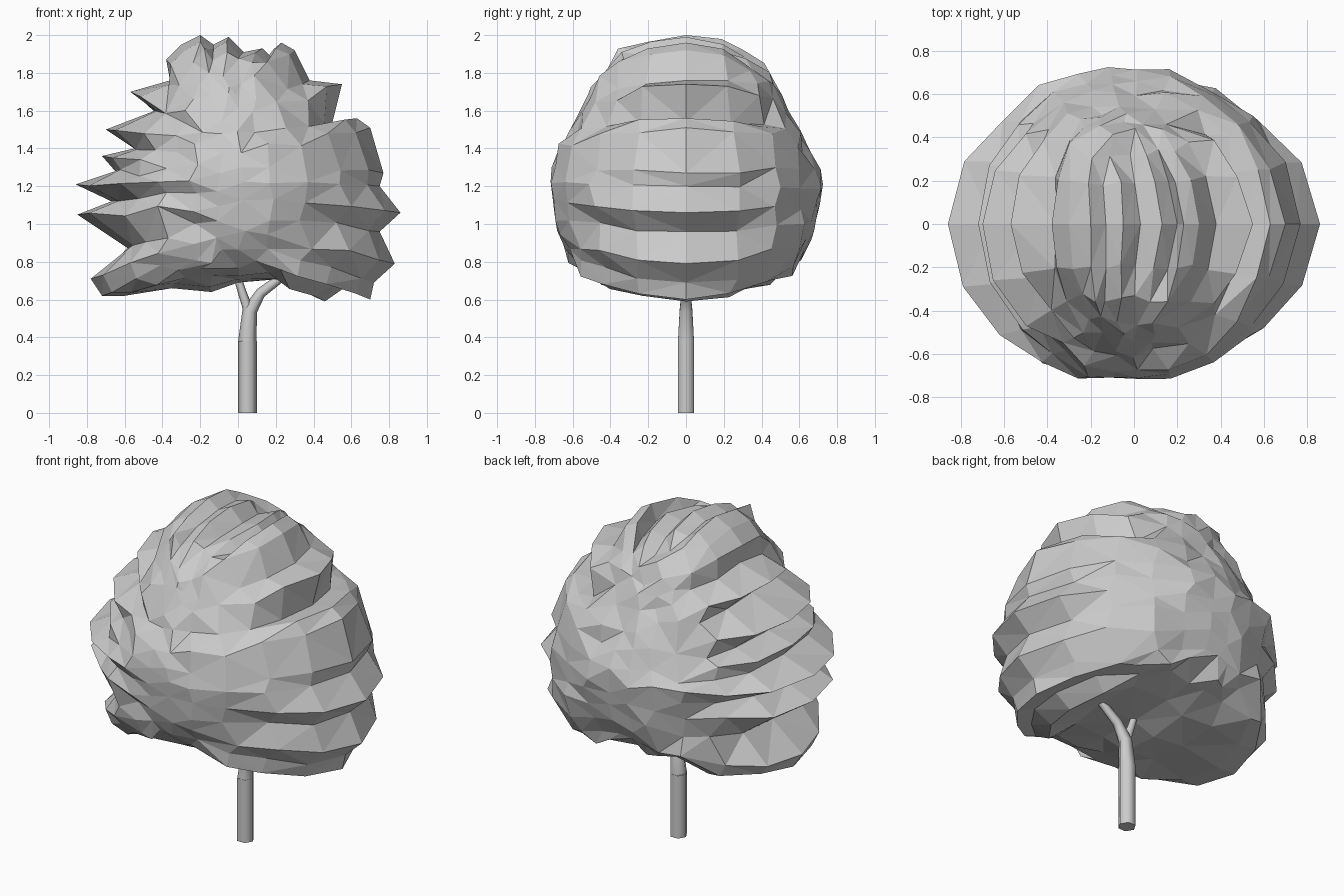
import bpy, bmesh, math, random
from mathutils import Vector

cube = bpy.data.objects.get("Cube")
if cube:
    bpy.data.objects.remove(cube, do_unlink=True)
random.seed(11)

grey = bpy.data.materials.new("pale grey")
grey.use_nodes = True
grey.diffuse_color = (0.6, 0.6, 0.6, 1)
grey.node_tree.nodes["Principled BSDF"].inputs["Base Color"].default_value = (0.6, 0.6, 0.6, 1)


def finish(bm, name):
    bmesh.ops.recalc_face_normals(bm, faces=bm.faces)
    mesh = bpy.data.meshes.new(name)
    bm.to_mesh(mesh)
    bm.free()
    mesh.materials.append(grey)
    obj = bpy.data.objects.new(name, mesh)
    bpy.context.collection.objects.link(obj)
    return obj


def bridge(bm, a, b):
    n = len(a)
    for i in range(n):
        bm.faces.new((a[i], a[(i + 1) % n], b[(i + 1) % n], b[i]))


def tube(name, path):
    """Six-sided tube through (x, z, radius) stations."""
    bm = bmesh.new()
    rings = []
    for i, (x, z, r) in enumerate(path):
        x0, z0, _ = path[max(i - 1, 0)]
        x1, z1, _ = path[min(i + 1, len(path) - 1)]
        d = Vector((x1 - x0, 0, z1 - z0)).normalized()
        side = Vector((d.z, 0, -d.x))
        ring = []
        for k in range(6):
            t = k * math.pi / 3
            ring.append(bm.verts.new(Vector((x, 0, z)) + side * r * math.cos(t)
                                     + Vector((0, r * math.sin(t), 0))))
        rings.append(ring)
    for a, b in zip(rings, rings[1:]):
        bridge(bm, a, b)
    bm.faces.new(rings[0])
    bm.faces.new(rings[-1])
    obj = finish(bm, name)
    bpy.ops.object.select_all(action="DESELECT")
    obj.select_set(True)
    bpy.context.view_layer.objects.active = obj
    bpy.ops.object.shade_smooth_by_angle(angle=math.radians(65))


# Trunk and forked branches
tube("trunk", [(.05, 0, .05), (.05, .38, .05)])
tube("right_branch", [(.05, .46, .03), (.05, .56, .027), (.025, .63, .023), (-.01, .74, .02)])
tube("left_branch", [(.05, .38, .049), (.062, .54, .039), (.12, .635, .028), (.26, .74, .022)])

# Jagged outline of the crown through its middle, clockwise from the top
outline = [Vector(p) for p in (
    (-.2, 2), (-.13, 1.95), (-.05, 1.99), (.03, 1.91), (.13, 1.93), (.2, 1.86),
    (.23, 1.96), (.3, 1.92), (.38, 1.76), (.55, 1.74), (.5, 1.54), (.63, 1.56),
    (.7, 1.51), (.77, 1.27), (.75, 1.2), (.86, 1.06), (.75, .96), (.83, .79),
    (.72, .69), (.7, .6), (.56, .66), (.46, .59), (.24, .71), (0, .69),
    (-.14, .64), (-.35, .66), (-.6, .62), (-.72, .62), (-.78, .71), (-.58, .87),
    (-.85, 1.05), (-.67, 1.12), (-.86, 1.21), (-.65, 1.28), (-.72, 1.36), (-.55, 1.4),
    (-.7, 1.5), (-.44, 1.6), (-.57, 1.7), (-.36, 1.76), (-.38, 1.87), (-.3, 1.95))]
n = len(outline)
smooth = outline
for _ in range(2):
    smooth = [(smooth[i - 1] + smooth[i] * 2 + smooth[(i + 1) % n]) / 4 for i in range(n)]

# Depth of the crown at each height, front and back
front = ((.84, .6), (.92, .665), (1.05, .69), (1.2, .735), (1.33, .715),
         (1.48, .61), (1.6, .53), (1.72, .49))
back = ((.84, .6), (.92, .675), (1.05, .7), (1.25, .735), (1.4, .65),
        (1.55, .555), (1.72, .47))


def depth(table, z):
    if z <= table[0][0]:
        return table[0][1]
    for (z0, d0), (z1, d1) in zip(table, table[1:]):
        if z <= z1:
            return d0 + (d1 - d0) * (z - z0) / (z1 - z0)
    return table[-1][1]


# Each outline point sweeps round to an upright seam at the front and back
steps = [(23, .15, .012), (43, .4, .025), (60, .6, .03), (74, .8, .025), (85, 1, .015)]
bm = bmesh.new()


def sweep(angle, fade, jitter, table, sign):
    ring = []
    c, s = math.cos(math.radians(angle)), math.sin(math.radians(angle))
    for p, q in zip(outline, smooth):
        m = p.lerp(q, fade)
        seam = .85 + (m.y - .6) * .62
        dx, dy, dz = (random.uniform(-jitter, jitter) for _ in range(3))
        ring.append(bm.verts.new((-.04 * s + m.x * c + dx,
                                  sign * depth(table, seam) * s + dy,
                                  m.y + (seam - m.y) * (1 - c) + dz)))
    return ring


middle = sweep(0, 0, 0, front, 1)
outer = []
for table, sign in ((front, -1), (back, 1)):
    ring = middle
    for angle, fade, jitter in steps:
        following = sweep(angle, fade, jitter, table, sign)
        bridge(bm, ring, following)
        ring = following
        if angle > 30:
            outer += ring
    bm.faces.new(ring)

# Merge crowded points into larger irregular facets
bmesh.ops.remove_doubles(bm, verts=outer, dist=.07)
bmesh.ops.triangulate(bm, faces=bm.faces)
finish(bm, "crown")
